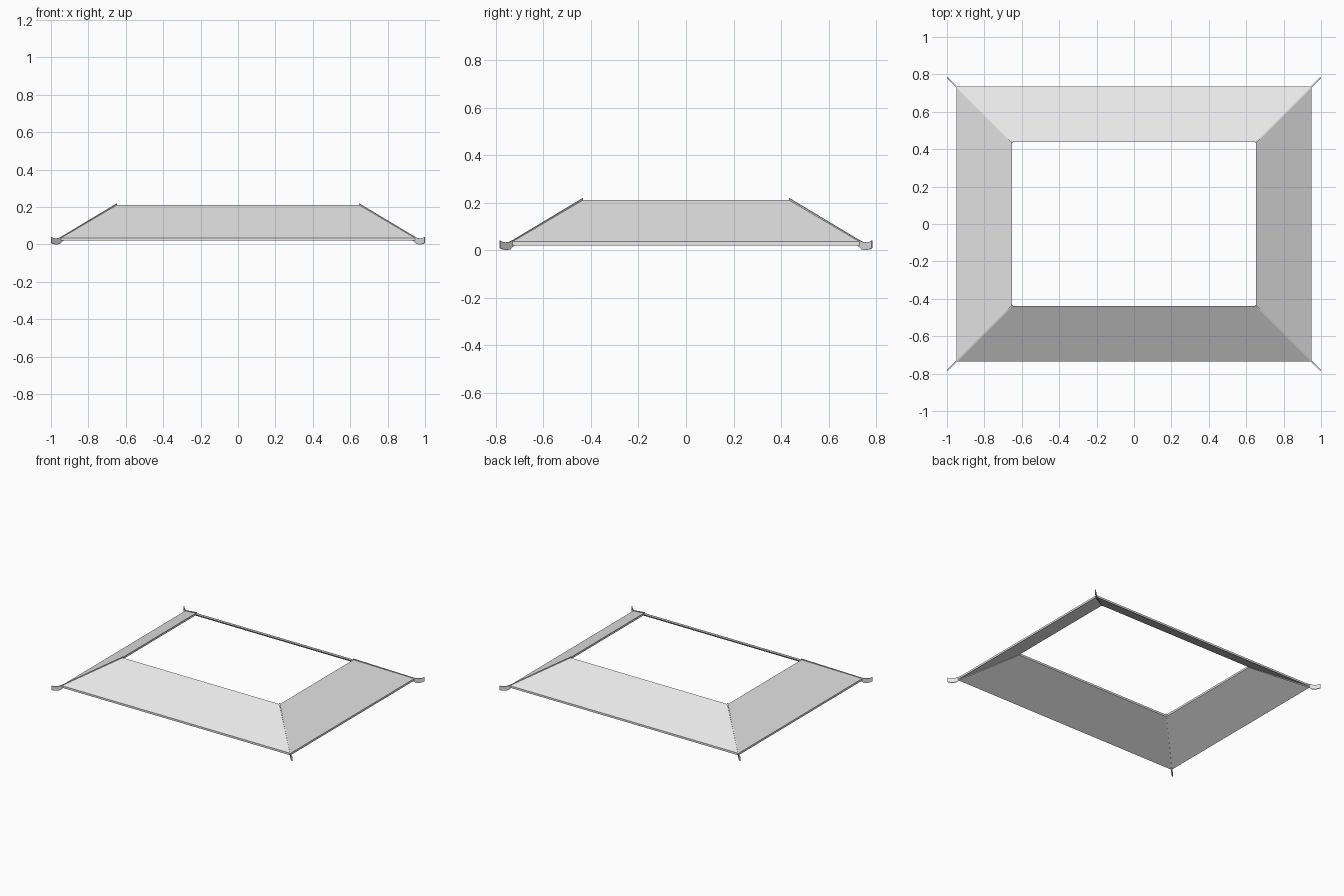
import bpy, bmesh
from mathutils import Vector

if "Cube" in bpy.data.objects:
    bpy.data.objects.remove(bpy.data.objects["Cube"], do_unlink=True)

GREY = (0.8, 0.8, 0.8)
mat = bpy.data.materials.new("light grey")
mat.use_nodes = True
mat.diffuse_color = (*GREY, 1)
mat.node_tree.nodes["Principled BSDF"].inputs["Base Color"].default_value = (*GREY, 1)

OUT_X, OUT_Y = 0.95, 0.735     # eave half sizes
IN_X, IN_Y = 0.653, 0.438      # opening half sizes
EAVE_Z, TOP_Z, THICK = 0.035, 0.21, 0.015


def finish(bm, name):
    bmesh.ops.recalc_face_normals(bm, faces=bm.faces)
    mesh = bpy.data.meshes.new(name)
    bm.to_mesh(mesh)
    bm.free()
    mesh.materials.append(mat)
    obj = bpy.data.objects.new(name, mesh)
    bpy.context.scene.collection.objects.link(obj)
    return obj


# Sloping skirt: four rectangular rings joined into a closed loop
def ring(bm, hx, hy, z):
    return [bm.verts.new((sx * hx, sy * hy, z))
            for sx, sy in ((-1, -1), (1, -1), (1, 1), (-1, 1))]


bm = bmesh.new()
rings = [ring(bm, OUT_X, OUT_Y, EAVE_Z), ring(bm, IN_X, IN_Y, TOP_Z),
         ring(bm, IN_X, IN_Y, TOP_Z - THICK), ring(bm, OUT_X, OUT_Y, EAVE_Z - THICK)]
for a, b in zip(rings, rings[1:] + rings[:1]):
    for i in range(4):
        j = (i + 1) % 4
        bm.faces.new((a[i], a[j], b[j], b[i]))
finish(bm, "roof_skirt")

# Thin hip ridge with an upturned tip, drawn along the corner diagonal (x, z)
PROFILE = [(0.65, 0.218), (0.945, 0.041), (0.96, 0.034), (0.975, 0.032),
           (0.988, 0.034), (0.998, 0.04), (0.998, 0.008), (0.985, 0.002),
           (0.97, 0.0), (0.955, 0.003), (0.945, 0.014), (0.65, 0.194)]
SIDE = Vector((1, -1, 0)).normalized() * 0.003


def hip_ridge(name, sx, sy):
    bm = bmesh.new()
    sides = []
    for s in (-1, 1):
        pts = [Vector((x, x - (OUT_X - OUT_Y), z)) + SIDE * s for x, z in PROFILE]
        sides.append([bm.verts.new((sx * p.x, sy * p.y, p.z)) for p in pts])
        bm.faces.new(sides[-1])
    a, b = sides
    for i in range(len(a)):
        j = (i + 1) % len(a)
        bm.faces.new((a[i], a[j], b[j], b[i]))
    finish(bm, name)


for sy, depth in ((-1, "front"), (1, "back")):
    for sx, side in ((-1, "right"), (1, "left")):
        hip_ridge(f"{depth}_{side}_hip_ridge", sx, sy)
